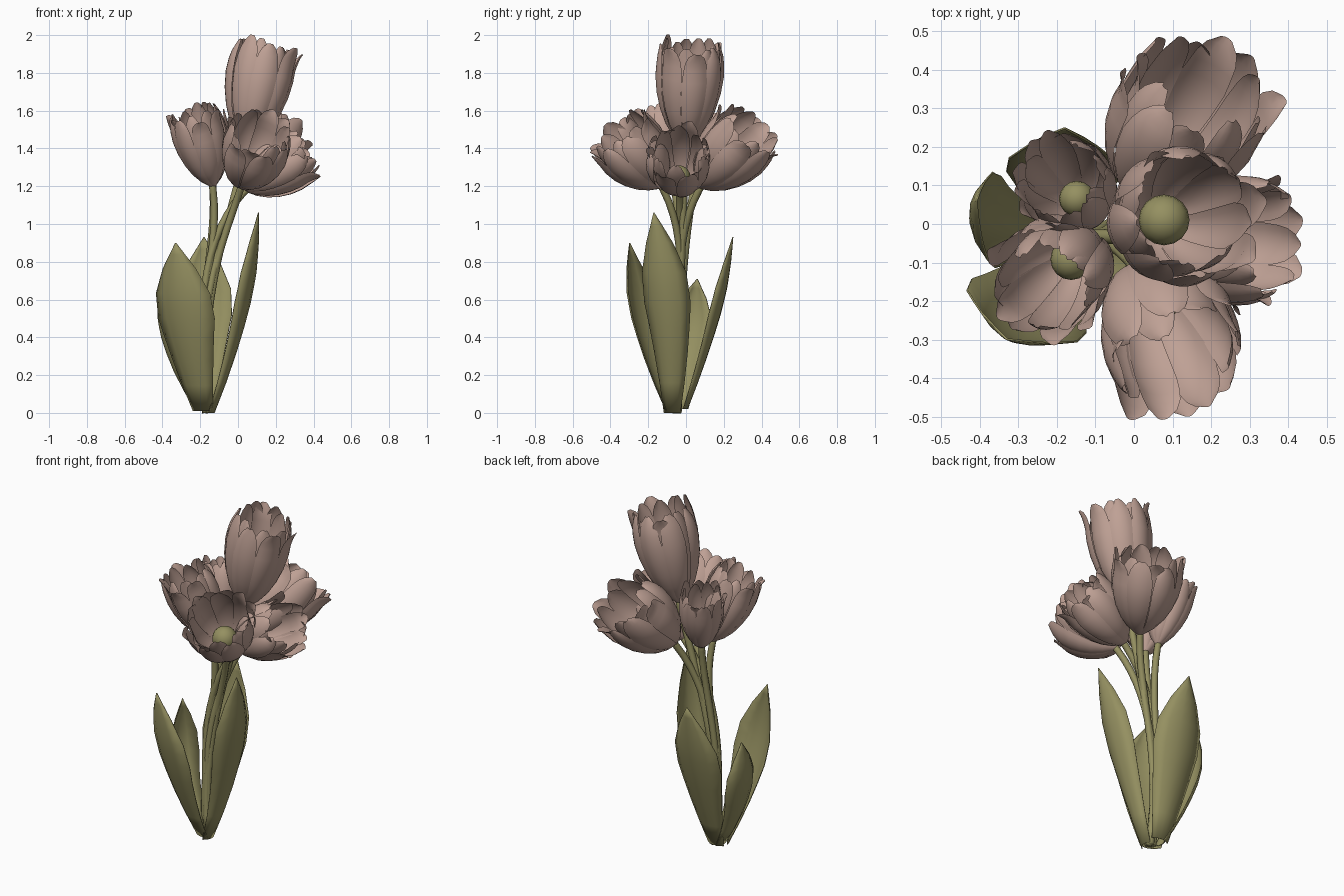
import bpy, bmesh, math, random
from mathutils import Vector as V

if "Cube" in bpy.data.objects:
    bpy.data.objects.remove(bpy.data.objects["Cube"])

random.seed(4)

def material(name, col):
    m = bpy.data.materials.new(name)
    m.diffuse_color = (*col, 1)
    m.use_nodes = True
    m.node_tree.nodes["Principled BSDF"].inputs["Base Color"].default_value = m.diffuse_color
    return m

PINK = material("dusty_pink", (0.52, 0.355, 0.30))
GREEN = material("olive_green", (0.30, 0.28, 0.12))

def finish(bm, name, mat):
    me = bpy.data.meshes.new(name)
    bm.to_mesh(me)
    bm.free()
    me.materials.append(mat)
    for p in me.polygons:
        p.use_smooth = True
    ob = bpy.data.objects.new(name, me)
    bpy.context.collection.objects.link(ob)
    return ob

def skin(bm, rows, closed=False):
    """Join rows of points into a sheet or a tube."""
    vs = [[bm.verts.new(p) for p in r] for r in rows]
    n = len(rows[0])
    for a, b in zip(vs, vs[1:]):
        for j in range(n if closed else n - 1):
            k = (j + 1) % n
            bm.faces.new((a[j], a[k], b[k], b[j]))
    return vs

def interp(table, t):
    for (a, x), (b, y) in zip(table, table[1:]):
        if t <= b:
            return x + (y - x) * (t - a) / (b - a)
    return table[-1][1]

def frame(d):
    e1 = d.orthogonal().normalized()
    return e1, d.cross(e1)

# Petal outline (width) and cup profile (radius), along the petal
WIDTH = [(0, .22), (.2, .6), (.45, .92), (.68, 1), (.85, .86), (.94, .6), (1, .2)]
CUP = [(0, .1), (.1, .4), (.25, .7), (.45, .92), (.65, 1.02), (.85, 1.0), (1, .9)]
STEPS = [0, .1, .22, .36, .52, .68, .8, .88, .95, 1]

def petal(bm, base, d, L, R, ang, size, half, curl):
    e1, e2 = frame(d)
    rows = []
    for t in STEPS:
        r0 = R * size * interp(CUP, t)
        tip = max(0, (t - .75) / .25) ** 2
        w = half * R * interp(WIDTH, t)
        row = []
        for j in range(7):
            u = j / 3 - 1
            a = ang + min(w / r0, 1.1) * u
            r = r0 * (1 - .05 * u * u) + R * curl * tip
            h = L * (t - .10 * max(0, curl) * tip)
            row.append(base + d * h + (e1 * math.cos(a) + e2 * math.sin(a)) * r)
        rows.append(row)
    skin(bm, rows)

def stem(name, base, d):
    p = [V((-.155, -.05, .0)) + V((base.x, base.y, 0)) * .12, V((-.24, -.03, .6)),
         base - d * .24 - V((0, 0, .06)), base + d * .06]
    rows = []
    for i in range(15):
        t = i / 14
        s = 1 - t
        c = p[0]*s**3 + p[1]*3*s*s*t + p[2]*3*s*t*t + p[3]*t**3
        tan = ((p[1]-p[0])*s*s + (p[2]-p[1])*2*s*t + (p[3]-p[2])*t*t).normalized()
        x = tan.cross(V((0, 1, 0))).normalized()
        y = tan.cross(x)
        rows.append([c + (x * math.cos(k*math.pi/4) + y * math.sin(k*math.pi/4)) * .019
                     for k in range(8)])
    bm = bmesh.new()
    vs = skin(bm, rows, True)
    bm.faces.new(vs[0][::-1])
    bm.faces.new(vs[-1])
    finish(bm, name, GREEN)

def flower(name, base, rim, R, petals=8):
    base, rim = V(base), V(rim)
    d = (rim - base).normalized()
    L = (rim - base).length
    # two rings of petals
    bm = bmesh.new()
    off = random.random()
    for ring, (size, half) in enumerate(((1.0, .41), (.88, .37))):
        for i in range(petals):
            a = (i + off + ring * .5) * 2 * math.pi / petals + random.uniform(-.07, .07)
            petal(bm, base, d, L * random.uniform(.94, 1.03), R,
                  a, size * random.uniform(.96, 1.04), half,
                  random.choice((-.08, 0, .05, .12, .25)))
    finish(bm, name + "_petals", PINK)
    # round green centre
    bm = bmesh.new()
    bmesh.ops.create_uvsphere(bm, u_segments=16, v_segments=10, radius=R * .37)
    bmesh.ops.translate(bm, verts=bm.verts, vec=base + d * L * .3)
    finish(bm, name + "_centre", GREEN)
    stem(name + "_stem", base, d)

# Flowers: base point, middle of the opening, radius
flower("top_flower", (.045, .0, 1.41), (.155, .035, 1.97), .178)
flower("front_flower", (.015, -.12, 1.20), (.13, -.375, 1.50), .185)
flower("back_flower", (.02, .07, 1.20), (.19, .36, 1.51), .195)
flower("right_flower", (.03, -.035, 1.185), (.365, -.045, 1.40), .165)
flower("left_front_flower", (-.13, -.06, 1.20), (-.24, -.165, 1.60), .145)
flower("left_back_flower", (-.13, .04, 1.20), (-.19, .125, 1.58), .125)

# Leaves
LEAF = [(0, .36), (.3, .72), (.55, 1), (.7, .96), (.85, .58), (1, .02)]

def leaf(name, base, mid, tip, chord, half, cup):
    base, mid, tip = V(base), V(mid), V(tip)
    c = V((*chord, 0)).normalized()
    out = V((c.y, -c.x, 0))
    m = (mid.z - base.z) / (tip.z - base.z)
    rows = []
    for t in (0, .15, .3, .43, .55, .63, .7, .78, .85, .93, 1):
        # smooth curve through base, mid and tip
        p = (base * ((t - m) * (t - 1) / m) + mid * (t * (t - 1) / (m * (m - 1)))
             + tip * (t * (t - m) / (1 - m)))
        w = interp(LEAF, t)
        rows.append([p + c * half * w * u + out * cup * w * (.5 - u * u)
                     for u in (-1, -.6, -.2, .2, .6, 1)])
    bm = bmesh.new()
    skin(bm, rows)
    ob = finish(bm, name, GREEN)
    s = ob.modifiers.new("thickness", 'SOLIDIFY')
    s.thickness = .005

leaf("front_left_leaf", (-.19, -.09, .01), (-.285, -.24, .5), (-.33, -.30, .90),
     (.30, -.14), .165, .06)
leaf("right_leaf", (-.135, -.075, .0), (.04, -.105, .6), (.11, -.17, 1.06),
     (.04, .22), .125, .06)
leaf("back_leaf", (-.19, .0, .02), (-.18, .165, .55), (-.18, .25, .93),
     (-1, .05), .15, .055)
leaf("left_leaf", (-.22, -.03, .02), (-.385, .01, .42), (-.41, .06, .71),
     (-.06, -1), .12, .055)
